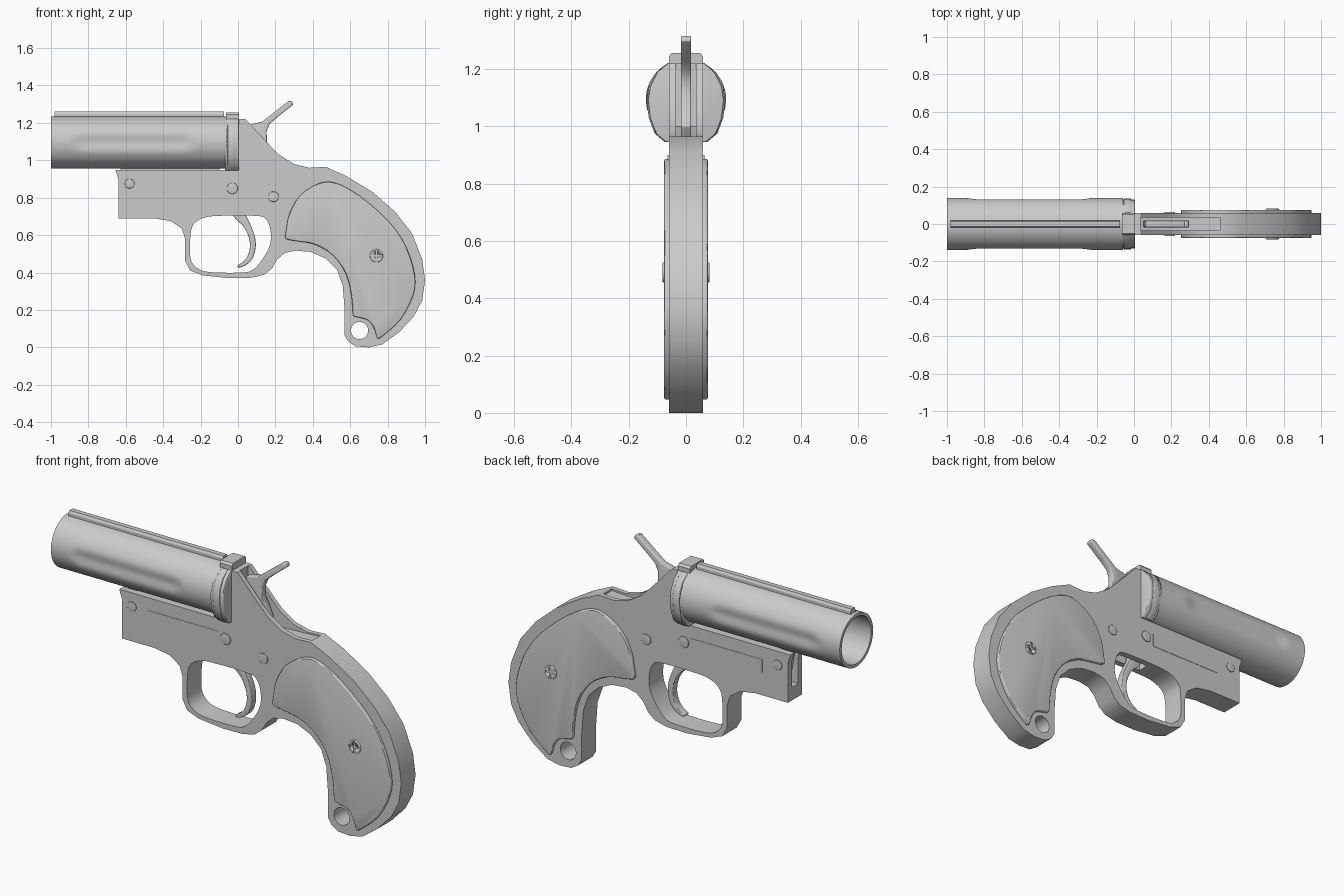
import bpy, bmesh, math
from mathutils import Vector

if "Cube" in bpy.data.objects:
    bpy.data.objects.remove(bpy.data.objects["Cube"])


def finish(bm, name, bevel=0, angle=30):
    bmesh.ops.recalc_face_normals(bm, faces=bm.faces)
    me = bpy.data.meshes.new(name)
    bm.to_mesh(me)
    bm.free()
    ob = bpy.data.objects.new(name, me)
    bpy.context.collection.objects.link(ob)
    select(ob)
    if bevel:
        m = ob.modifiers.new("bevel", "BEVEL")
        m.width, m.segments, m.limit_method = bevel, 3, "ANGLE"
        m.angle_limit = math.radians(50)
        bpy.ops.object.modifier_apply(modifier=m.name)
    bpy.ops.object.shade_smooth_by_angle(angle=math.radians(angle))
    return ob


def select(ob):
    bpy.ops.object.select_all(action="DESELECT")
    ob.select_set(True)
    bpy.context.view_layer.objects.active = ob


def spline(pts, n=3):
    """Closed smooth curve through the points."""
    out, c = [], len(pts)
    for i in range(c):
        a, b, d, e = (Vector(pts[(i + k) % c]) for k in (-1, 0, 1, 2))
        for j in range(n):
            t = j / n
            out.append(0.5 * (2 * b + (d - a) * t + (2 * a - 5 * b + 4 * d - e) * t * t
                              + (3 * b - a - 3 * d + e) * t ** 3))
    return out


def plate(name, pts, y0, y1, bevel=0):
    """Side profile (x, z) extruded from y0 to y1."""
    bm = bmesh.new()
    f = bm.faces.new([bm.verts.new((p[0], y0, p[1])) for p in pts])
    g = bmesh.ops.extrude_face_region(bm, geom=[f])
    bmesh.ops.translate(bm, vec=(0, y1 - y0, 0),
                        verts=[v for v in g["geom"] if isinstance(v, bmesh.types.BMVert)])
    return finish(bm, name, bevel)


def section(name, pts, x0, x1, bevel=0):
    """Half cross-section (y, z) mirrored and extruded along x."""
    ring = pts + [(-y, z) for y, z in reversed(pts)]
    bm = bmesh.new()
    f = bm.faces.new([bm.verts.new((x0, y, z)) for y, z in ring])
    g = bmesh.ops.extrude_face_region(bm, geom=[f])
    bmesh.ops.translate(bm, vec=(x1 - x0, 0, 0),
                        verts=[v for v in g["geom"] if isinstance(v, bmesh.types.BMVert)])
    return finish(bm, name, bevel)


def rect(x0, x1, z0, z1):
    return [(x0, z0), (x1, z0), (x1, z1), (x0, z1)]


def disc(x, z, r, n=24):
    return [(x + r * math.cos(2 * math.pi * i / n), z + r * math.sin(2 * math.pi * i / n))
            for i in range(n)]


def cut(ob, cutter):
    cutter.hide_render = True
    m = ob.modifiers.new("cut", "BOOLEAN")
    m.operation, m.object, m.solver = "DIFFERENCE", cutter, "EXACT"
    select(ob)
    bpy.ops.object.modifier_apply(modifier=m.name)
    bpy.data.objects.remove(cutter)


# Frame with trigger guard and grip core
frame = plate("frame", [
    (-0.655, 0.947), (-0.64, 0.9), (-0.64, 0.69), (-0.45, 0.69), (-0.36, 0.675), (-0.3, 0.635),
    (-0.283, 0.58), (-0.283, 0.46), (-0.255, 0.41), (-0.19, 0.385), (-0.05, 0.37), (0.07, 0.372),
    (0.14, 0.388), (0.18, 0.42), (0.21, 0.47), (0.25, 0.505), (0.31, 0.517), (0.39, 0.51),
    (0.47, 0.475), (0.53, 0.415), (0.56, 0.33), (0.57, 0.2), (0.57, 0.065), (0.59, 0.03),
    (0.63, 0.005), (0.7, 0), (0.77, 0.015), (0.86, 0.08), (0.94, 0.165), (0.985, 0.25),
    (1.0, 0.36), (0.985, 0.47), (0.93, 0.61), (0.84, 0.725), (0.72, 0.83), (0.58, 0.915),
    (0.47, 0.965), (0.38, 0.96), (0.3, 0.98), (0.22, 1.03), (0.17, 1.08), (0.04, 1.22),
    (0.0, 1.22), (0.0, 0.947)], -0.06, 0.06)
cut(frame, plate("guard_cutter", spline([
    (-0.19, 0.69), (-0.11, 0.703), (0.1, 0.703), (0.15, 0.685), (0.173, 0.63), (0.172, 0.55),
    (0.13, 0.47), (0.08, 0.415), (0.02, 0.4), (-0.15, 0.402), (-0.22, 0.425), (-0.255, 0.48),
    (-0.253, 0.61), (-0.235, 0.66)]), -0.2, 0.2))
cut(frame, plate("lanyard_cutter", disc(0.65, 0.09, 0.046), -0.2, 0.2))
cut(frame, plate("hammer_slot_cutter", [(0.035, 1.3), (0.035, 1.0), (0.2, 0.945), (0.46, 0.955),
                                        (0.46, 1.3)], -0.035, 0.035))
cut(frame, plate("front_slot_cutter", rect(-0.7, -0.57, 0.76, 1.0), -0.026, 0.026))
cut(frame, plate("trigger_slot_cutter", rect(-0.06, 0.12, 0.65, 0.78), -0.028, 0.028))
select(frame)
bpy.ops.object.shade_smooth_by_angle(angle=math.radians(30))

# Barrel: thin tube with a shallow flute on each side
CZ, R, BORE, N = 1.095, 0.14, 0.123, 72
bm = bmesh.new()


def ring(x, inner=False):
    vs = []
    for i in range(N):
        a = 2 * math.pi * i / N
        r = BORE
        if not inner:
            u = math.asin(abs(math.sin(a))) / 0.42
            v = max(0, abs(x + 0.56) - 0.26) / 0.09
            d = math.hypot(u, v)
            r = R - 0.013 * (0.5 + 0.5 * math.cos(math.pi * min(1, d)))
        vs.append(bm.verts.new((x, r * math.cos(a), CZ + r * math.sin(a))))
    return vs


xs = [-1] + [-0.94 + 0.02 * i for i in range(39)] + [-0.06]
rings = [ring(-0.06, True), ring(-1, True)] + [ring(x) for x in xs]
for a, b in zip(rings, rings[1:]):
    for i in range(N):
        bm.faces.new((a[i], a[(i + 1) % N], b[(i + 1) % N], b[i]))
finish(bm, "barrel")

section("barrel_rib", [(0.02, 1.22), (0.02, 1.248), (0.013, 1.26)], -0.98, -0.075)
plate("barrel_lug", [(-0.63, 0.96), (-0.6, 0.78), (-0.56, 0.78), (-0.1, 0.85), (-0.1, 0.96)],
      -0.022, 0.022)

# Breech collar and top latch block
collar = [(0.07, 0.945), (0.105, 0.975), (0.125, 1.03), (0.132, 1.09), (0.125, 1.14),
          (0.1, 1.19), (0.06, 1.222)]
section("breech_collar", collar, -0.07, 0.005, 0.006)
section("breech_flange", [(y * 1.04, z) for y, z in collar], -0.055, -0.015, 0.004)
section("latch_block", [(0.06, 1.19), (0.06, 1.245), (0.05, 1.256)], -0.065, 0.006)

# Trigger and hammer
plate("trigger", spline([
    (-0.04, 0.74), (-0.015, 0.69), (0.03, 0.645), (0.057, 0.59), (0.064, 0.535), (0.05, 0.485),
    (0.025, 0.455), (0.0, 0.44), (0.003, 0.427), (0.04, 0.438), (0.078, 0.475), (0.095, 0.54),
    (0.088, 0.6), (0.065, 0.66), (0.04, 0.71), (0.03, 0.74)]), -0.02, 0.02, 0.004)
plate("hammer", [
    (0.06, 1.19), (0.13, 1.207), (0.27, 1.316), (0.288, 1.316), (0.295, 1.298), (0.21, 1.23),
    (0.17, 1.195), (0.153, 1.155), (0.155, 1.1), (0.18, 1.05), (0.2, 1.0), (0.16, 0.94),
    (0.05, 0.96)], -0.018, 0.018, 0.005)

# Parts repeated on both sides
grip = spline([
    (0.255, 0.582), (0.258, 0.63), (0.275, 0.715), (0.33, 0.81), (0.43, 0.876), (0.52, 0.88),
    (0.65, 0.81), (0.81, 0.67), (0.9, 0.535), (0.945, 0.39), (0.937, 0.28), (0.87, 0.15),
    (0.77, 0.058), (0.745, 0.05), (0.728, 0.1), (0.695, 0.145), (0.63, 0.163), (0.614, 0.18),
    (0.607, 0.27), (0.578, 0.39), (0.51, 0.49), (0.41, 0.55), (0.3, 0.57)])
for s, side in ((-1, "front"), (1, "back")):
    plate("grip_panel_" + side, grip, s * 0.05, s * 0.076, 0.012)
    screw = plate("grip_screw_" + side, disc(0.74, 0.49, 0.035), s * 0.06, s * 0.082, 0.004)
    for a, b in ((0.028, 0.006), (0.006, 0.028)):
        cut(screw, plate("cross_cutter", rect(0.74 - a, 0.74 + a, 0.49 - b, 0.49 + b),
                         s * 0.077, s * 0.1))
    for i, (x, z, r) in enumerate([(-0.58, 0.875, 0.026), (-0.03, 0.85, 0.03),
                                   (0.19, 0.805, 0.028)]):
        plate(f"pin_{i + 1}_{side}", disc(x, z, r), s * 0.05, s * 0.065, 0.003)
    plate("side_plate_" + side, rect(-0.49, -0.075, 0.81, 0.88), s * 0.05, s * 0.062)
